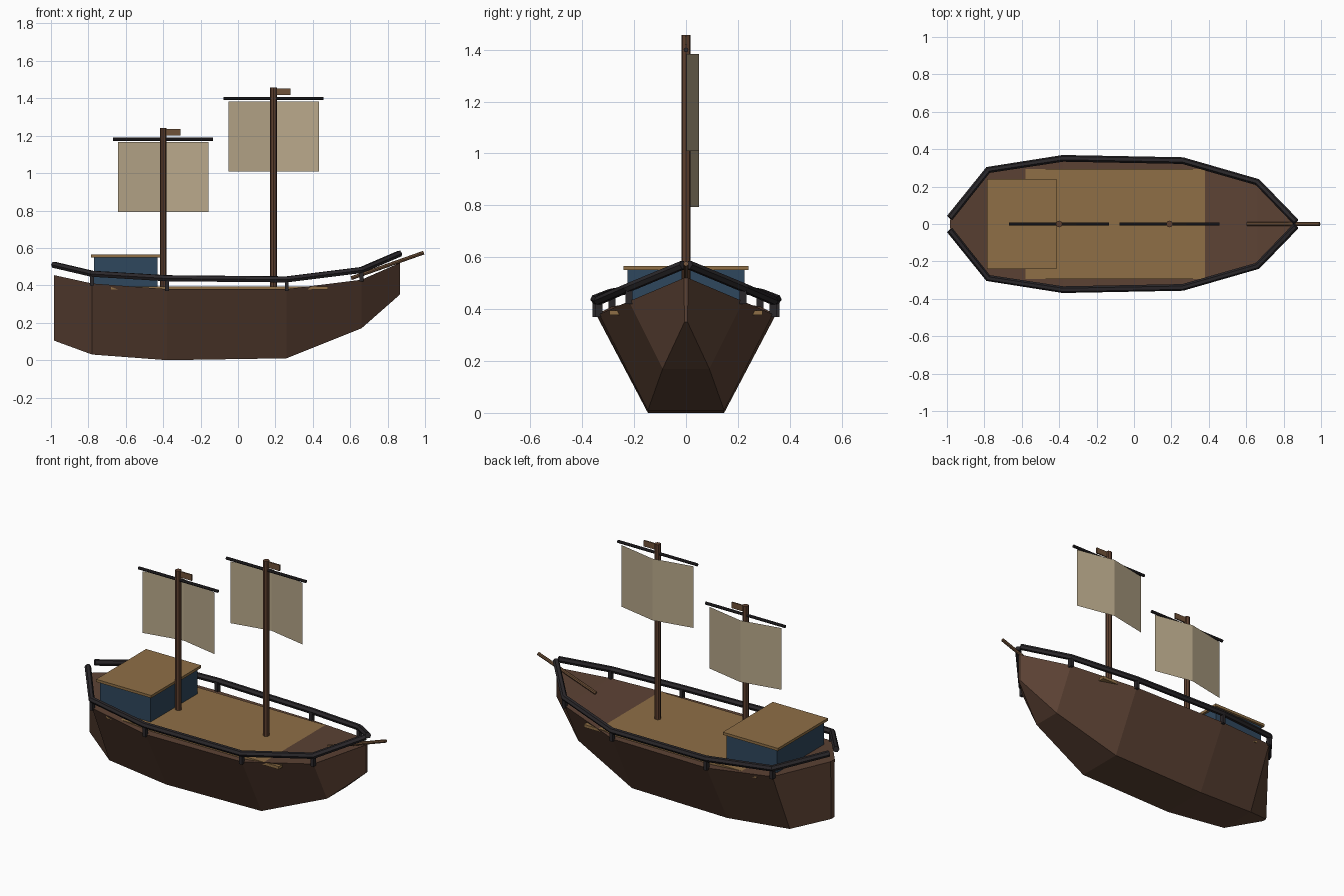
import bpy, bmesh
from mathutils import Vector

cube = bpy.data.objects.get("Cube")
if cube:
    bpy.data.objects.remove(cube, do_unlink=True)


def material(name, r, g, b):
    # colours are given as 0-255 display values and stored as linear
    lin = [((c / 255 + 0.055) / 1.055) ** 2.4 for c in (r, g, b)]
    m = bpy.data.materials.new(name)
    m.use_nodes = True
    m.diffuse_color = (*lin, 1)
    m.node_tree.nodes["Principled BSDF"].inputs["Base Color"].default_value = (*lin, 1)
    return m


HULL = material("dark hull brown", 92, 66, 52)
DECK = material("tan planks", 143, 111, 70)
RAIL = material("charcoal rail", 42, 39, 42)
CABIN = material("cabin blue", 47, 71, 93)
MAST = material("mast brown", 94, 64, 47)
SPAR = material("light spar brown", 112, 82, 57)
SAIL = material("canvas", 184, 168, 138)


def add_mesh(name, verts, faces, mat):
    mesh = bpy.data.meshes.new(name)
    mesh.from_pydata(verts, [], faces)
    bm = bmesh.new()
    bm.from_mesh(mesh)
    bmesh.ops.recalc_face_normals(bm, faces=bm.faces)
    bm.to_mesh(mesh)
    bm.free()
    mesh.materials.append(mat)
    obj = bpy.data.objects.new(name, mesh)
    bpy.context.collection.objects.link(obj)
    return obj


def box(name, low, high, mat):
    low, high = Vector(low), Vector(high)
    bpy.ops.mesh.primitive_cube_add(size=1, location=(low + high) / 2)
    obj = bpy.context.object
    obj.name = name
    obj.scale = high - low
    obj.data.materials.append(mat)
    return obj


def rod(name, start, end, radius, mat, sides=8):
    start, end = Vector(start), Vector(end)
    bpy.ops.mesh.primitive_cylinder_add(vertices=sides, radius=radius,
                                        depth=(end - start).length, location=(start + end) / 2)
    obj = bpy.context.object
    obj.name = name
    obj.rotation_euler = (end - start).to_track_quat('Z', 'Y').to_euler()
    obj.data.materials.append(mat)
    return obj


def tube(name, points, radius, mat):
    # mitred six-sided tube along a path
    curve = bpy.data.curves.new(name, 'CURVE')
    curve.dimensions = '3D'
    curve.bevel_depth = radius
    curve.bevel_resolution = 1
    curve.use_fill_caps = True
    spline = curve.splines.new('POLY')
    spline.points.add(len(points) - 1)
    for p, co in zip(spline.points, points):
        p.co = (*co, 1)
    temp = bpy.data.objects.new(name + " path", curve)
    bpy.context.collection.objects.link(temp)
    bpy.context.view_layer.update()
    graph = bpy.context.evaluated_depsgraph_get()
    mesh = bpy.data.meshes.new_from_object(temp.evaluated_get(graph))
    bpy.data.objects.remove(temp, do_unlink=True)
    mesh.materials.clear()
    mesh.materials.append(mat)
    for poly in mesh.polygons:
        poly.use_smooth = False
    obj = bpy.data.objects.new(name, mesh)
    bpy.context.collection.objects.link(obj)


# Hull stations: x, top half width, top z, keel half width, keel z, rail z
stations = [
    (-0.985, 0.02, 0.455, 0.015, 0.105, 0.51),
    (-0.78, 0.285, 0.41, 0.12, 0.03, 0.462),
    (-0.38, 0.347, 0.38, 0.147, 0.0, 0.438),
    (0.26, 0.335, 0.38, 0.147, 0.01, 0.432),
    (0.66, 0.22, 0.43, 0.09, 0.17, 0.482),
    (0.865, 0.008, 0.52, 0.006, 0.35, 0.57),
]
verts, faces = [], []
for x, w, top, k, keel, _ in stations:
    verts += [(x, w, top), (x, -w, top), (x, -k, keel), (x, k, keel)]
for i in range(0, 4 * (len(stations) - 1), 4):
    for j in range(4):
        n = (j + 1) % 4
        faces.append((i + j, i + n, i + n + 4, i + j + 4))
last = len(verts) - 4
faces += [(0, 1, 2, 3), (last, last + 1, last + 2, last + 3)]
add_mesh("hull", verts, faces, HULL)

# Deck and cabin
box("deck", (-0.68, -0.295, 0.377), (0.48, 0.295, 0.395), DECK)
box("cabin", (-0.77, -0.225, 0.385), (-0.43, 0.225, 0.55), CABIN)
box("cabin_roof", (-0.785, -0.24, 0.55), (-0.415, 0.24, 0.566), DECK)

# Railings with posts on both sides
for side, label in ((1, "left"), (-1, "right")):
    path = [(x, side * (w + 0.004), rail) for x, w, _, _, _, rail in stations]
    path[0] = (-0.985, side * 0.033, 0.51)
    tube(label + "_rail", path, 0.018, RAIL)
    for x, w, top, _, _, rail in stations[1:-1]:
        y = side * w
        box(label + "_rail_post", (x - 0.01, y - 0.013, top - 0.01),
            (x + 0.01, y + 0.013, rail), RAIL)

# Bowsprit
rod("bowsprit", (0.605, 0, 0.438), (0.993, 0, 0.575), 0.01, SPAR)

# Masts with yard, folded sail and pennant
for label, x, top in (("aft", -0.4, 1.24), ("fore", 0.19, 1.457)):
    rod(label + "_mast", (x, 0, 0.37), (x, 0, top), 0.018, MAST)
    yard = top - 0.058
    rod(label + "_yard", (x - 0.267, 0, yard), (x + 0.267, 0, yard), 0.009, RAIL)
    high, low = top - 0.073, top - 0.447
    rows = [(x + dx, y, z) for z in (low, high)
            for dx, y in ((-0.242, 0.002), (0, 0.05), (0.242, 0.002))]
    add_mesh(label + "_sail", rows, [(0, 1, 4, 3), (1, 2, 5, 4)], SAIL)
    box(label + "_pennant", (x, -0.004, top - 0.04), (x + 0.092, 0.004, top - 0.004), SPAR)
